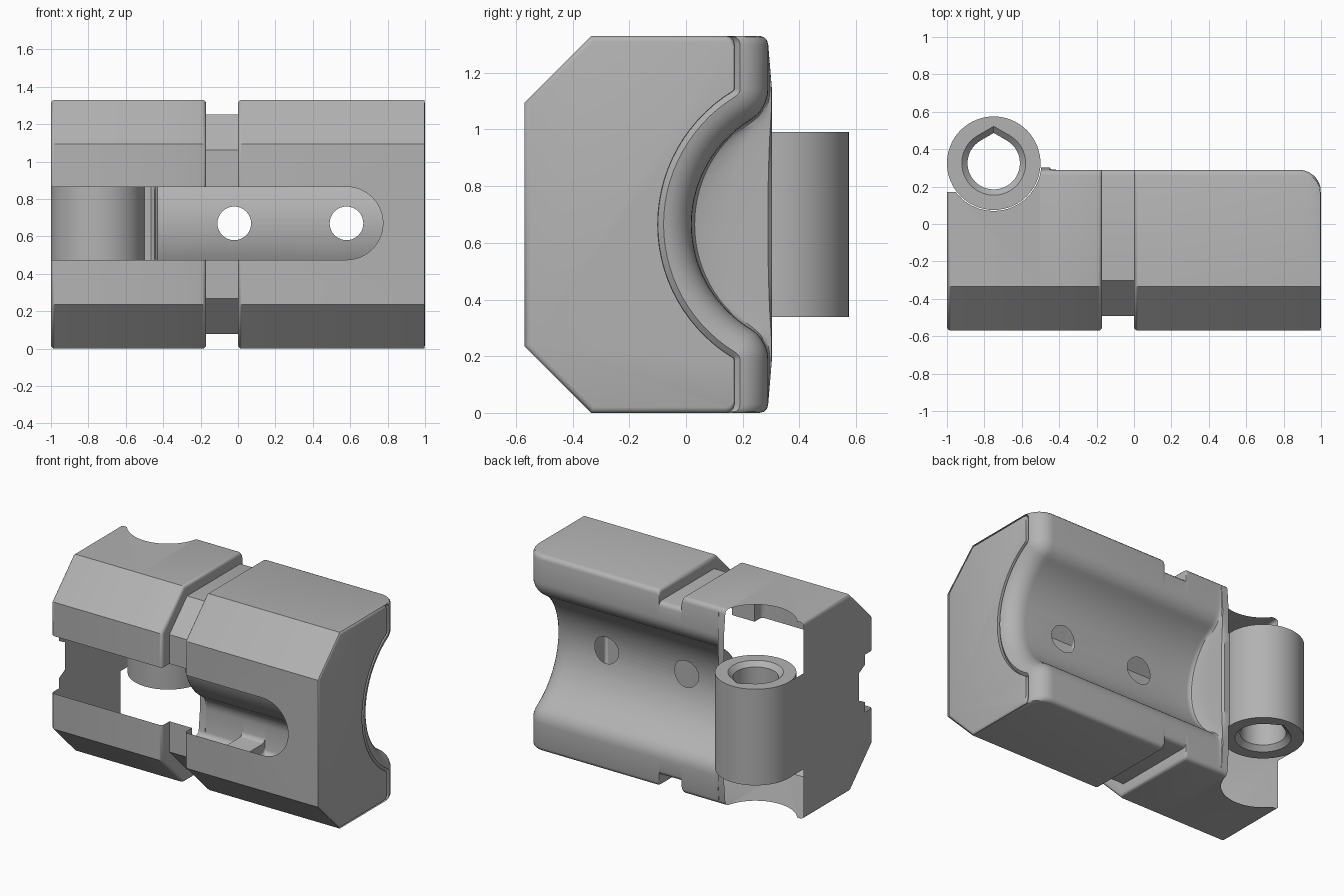
import bpy, bmesh
from math import sin, cos, pi, radians, acos

if "Cube" in bpy.data.objects:
    bpy.data.objects.remove(bpy.data.objects["Cube"], do_unlink=True)

grey = bpy.data.materials.new("plain grey")
grey.use_nodes = True
COLOUR = (0.45, 0.45, 0.45, 1)
grey.diffuse_color = COLOUR
grey.node_tree.nodes["Principled BSDF"].inputs["Base Color"].default_value = COLOUR

MID = 0.665                       # half height of the block
HINGE_X, HINGE_Y, HINGE_R = -0.75, 0.325, 0.25


def loft(name, rings):
    """Skin a list of equal-length closed rings and cap both ends."""
    bm = bmesh.new()
    rows = [[bm.verts.new(p) for p in ring] for ring in rings]
    n = len(rows[0])
    for a, b in zip(rows, rows[1:]):
        for i in range(n):
            j = (i + 1) % n
            bm.faces.new((a[i], a[j], b[j], b[i]))
    bm.faces.new(rows[0])
    bm.faces.new(rows[-1])
    bmesh.ops.remove_doubles(bm, verts=bm.verts, dist=1e-5)
    bmesh.ops.recalc_face_normals(bm, faces=bm.faces)
    mesh = bpy.data.meshes.new(name)
    bm.to_mesh(mesh)
    bm.free()
    mesh.materials.append(grey)
    ob = bpy.data.objects.new(name, mesh)
    bpy.context.collection.objects.link(ob)
    return ob


def cut(target, cutter, keep=False):
    mod = target.modifiers.new("cut", "BOOLEAN")
    mod.operation, mod.solver, mod.object = "DIFFERENCE", "EXACT", cutter
    bpy.context.view_layer.objects.active = target
    bpy.ops.object.modifier_apply(modifier=mod.name)
    if not keep:
        bpy.data.objects.remove(cutter, do_unlink=True)


def arc(cx, cy, r, a0, a1, n):
    return [(cx + r * cos(a0 + (a1 - a0) * i / n), cy + r * sin(a0 + (a1 - a0) * i / n))
            for i in range(n + 1)]


def section(x, inset=0, flare=0, fill=0):
    """Cross-section: chamfered front, scooped back with rounded shoulders."""
    cy, big, small, back = 0.45, 0.43, 0.13, 0.29
    tilt = acos((cy - back + small) / (big + small))
    sy = back - small
    sz = MID + (big + small) * sin(tilt)
    k = 0.414 * inset
    half = [(-0.57 + inset, 1.095 - k), (-0.335 + k, 2 * MID - inset)]
    half += [(y - flare, z - inset) for y, z in arc(0.26, 1.30, 0.03, pi / 2, 0, 3)]
    scoop = arc(sy, sz, small - flare, 0, -tilt, 8)
    scoop += arc(cy, MID, big + flare, pi - tilt, pi, 14)[1:]
    half += [(y + fill * (0.303 - y), z) for y, z in scoop]
    full = half + [(y, 2 * MID - z) for y, z in reversed(half[:-1])]
    return [(x, y, z) for y, z in full]


# main block: stations along x with rounded ends, belt groove and scoop wall
edge = [(0.02 * (1 - cos(t)), 0.02 * (1 - sin(t)))
        for t in (0, pi / 6, pi / 3, pi / 2)]          # (distance in, inset)
GROOVE = 0.078
rings = [section(-1 + d, i, 0, 1) for d, i in edge]
rings += [section(-0.5, 0, 0, 1), section(-0.465, 0, 0, 1)]
wall = arc(-0.40, 0, 0.05, pi, pi / 2, 5)
rings += [section(x, 0, 0, 0.93 * (1 - h / 0.05) ** 2 + 0.02 * (1 - h / 0.05)) for x, h in wall]
rings += [section(-0.17 - d, i) for d, i in reversed(edge)]
rings += [section(-0.17, GROOVE), section(0, GROOVE)]
rings += [section(d, i) for d, i in edge]
for step in range(9):
    t = pi / 2 * step / 9
    rings.append(section(0.88 + 0.12 * sin(t), 0, 0.12 * (1 - cos(t))))
rings += [section(1 - d, i, 0.12 - 0.05 * d) for d, i in reversed(edge)]
block = loft("main_block", rings)


# stepped slot along the front, open at the right end
def stadium(r, y):
    pts = [(-1.1, -r)] + arc(0.58, 0, r, -pi / 2, pi / 2, 24) + [(-1.1, r)]
    return [(x, y, 0.67 + z) for x, z in pts]


cut(block, loft("slot_cutter", [stadium(0.195, -0.7), stadium(0.195, -0.49),
                                stadium(0.127, -0.49), stadium(0.093, -0.425)]))

# countersunk screw holes through to the scoop
for hx in (-0.02, 0.58):
    profile = ((-0.6, 0.126), (-0.46, 0.126), (-0.38, 0.09), (0.4, 0.09))
    cut(block, loft("screw_cutter", [[(x, y, 0.67 + z) for x, z in arc(hx, 0, r, 0, 2 * pi, 32)[:-1]]
                                     for y, r in profile]))

# clearance above and below the hinge barrel
LOW, HIGH = 0.34, 0.99
for z0, z1 in ((-0.2, LOW), (HIGH, 1.6)):
    outline = arc(HINGE_X, HINGE_Y, 0.255, 0, 2 * pi, 64)[:-1]
    cut(block, loft("clearance_cutter", [[(x, y, z) for x, y in outline] for z in (z0, z1)]))
    box = [(-1.1, 0.17), (-0.94, 0.17), (-0.94, 0.5), (-1.1, 0.5)]
    cut(block, loft("lip_cutter", [[(x, y, z) for x, y in box] for z in (z0, z1)]))

# hinge barrel
barrel = loft("hinge_barrel", [[(x, y, z) for x, y in arc(HINGE_X, HINGE_Y, HINGE_R, 0, 2 * pi, 64)[:-1]]
                               for z in (LOW - 0.001, HIGH + 0.001)])


# pin hole with a pointed roof and chamfered mouths
def teardrop(r, z):
    pts = arc(HINGE_X, HINGE_Y, r, radians(120), radians(420), 40)
    pts.append((HINGE_X, HINGE_Y + r / cos(radians(30))))
    return [(x, y, z) for x, y in pts]


pin = loft("pin_cutter", [teardrop(0.20, LOW - 0.03), teardrop(0.14, LOW + 0.03),
                          teardrop(0.14, HIGH - 0.03), teardrop(0.20, HIGH + 0.03)])
cut(block, pin, keep=True)
cut(barrel, pin)

for ob in (block, barrel):
    bpy.ops.object.select_all(action="DESELECT")
    ob.select_set(True)
    bpy.context.view_layer.objects.active = ob
    bpy.ops.object.shade_smooth_by_angle(angle=radians(32))
